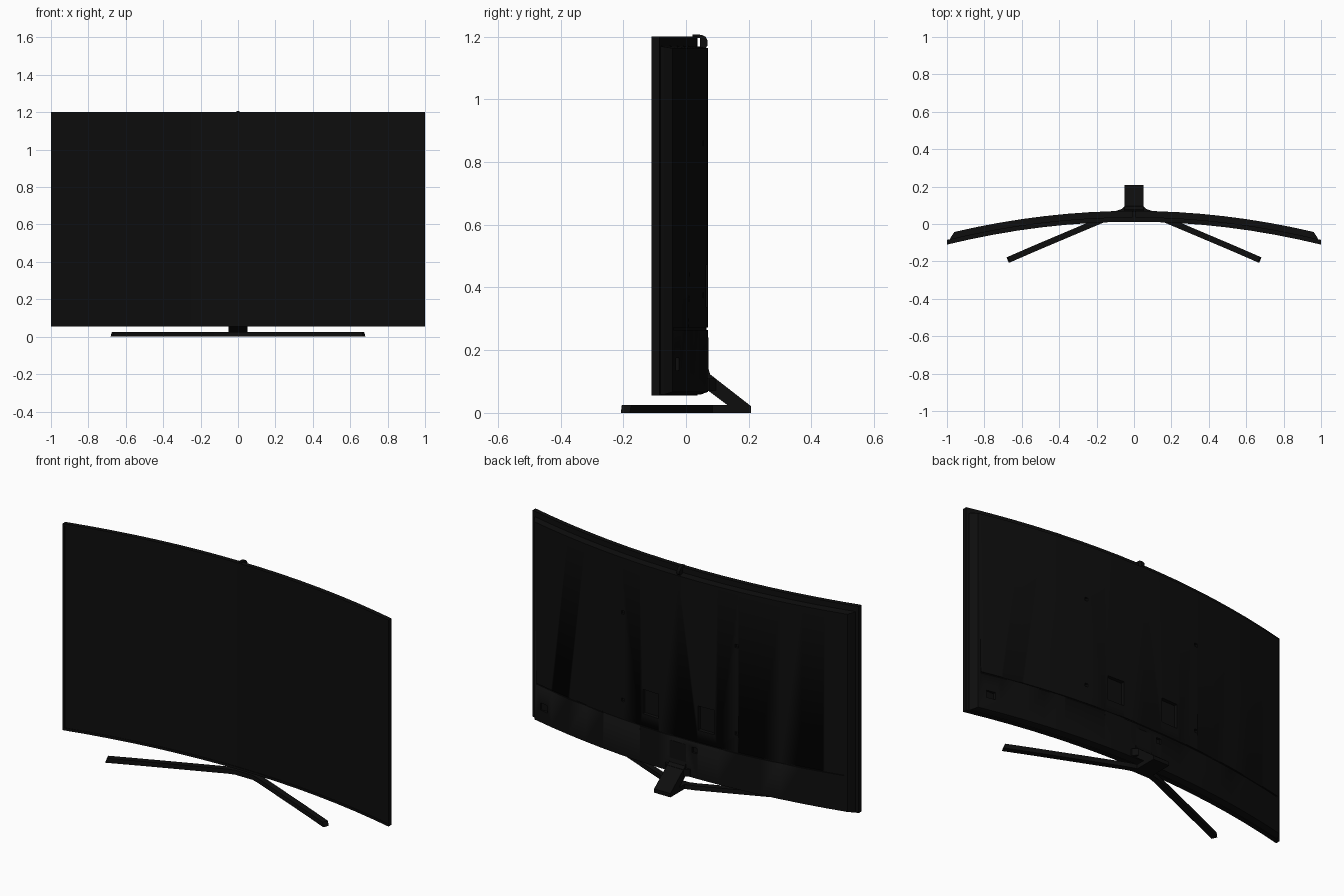
import bpy, bmesh
from mathutils import Vector

if "Cube" in bpy.data.objects:
    bpy.data.objects.remove(bpy.data.objects["Cube"])

SAG = 0.122  # how far the panel edges come forward

black = bpy.data.materials.new("black_plastic")
black.diffuse_color = (0.004, 0.004, 0.004, 1)
black.use_nodes = True
black.node_tree.nodes["Principled BSDF"].inputs["Base Color"].default_value = black.diffuse_color


def finish(name, bm, smooth=False):
    bmesh.ops.recalc_face_normals(bm, faces=bm.faces)
    me = bpy.data.meshes.new(name)
    bm.to_mesh(me)
    bm.free()
    ob = bpy.data.objects.new(name, me)
    bpy.context.collection.objects.link(ob)
    me.materials.append(black)
    if smooth:
        bpy.ops.object.select_all(action='DESELECT')
        bpy.context.view_layer.objects.active = ob
        ob.select_set(True)
        bpy.ops.object.shade_smooth_by_angle(angle=0.5)
    return ob


def loft(bm, rings):
    for a, b in zip(rings, rings[1:]):
        for i in range(len(a)):
            j = (i + 1) % len(a)
            bm.faces.new((a[i], a[j], b[j], b[i]))


def curved_panel(name, sections, n=16):
    """Sections are (half width, bottom, top, y at centre), front to back."""
    bm = bmesh.new()
    rings = []
    for w, z0, z1, y in sections:
        xs = [w * (2 * i / n - 1) for i in range(n + 1)]
        low = [bm.verts.new((x, y - SAG * x * x, z0)) for x in xs]
        high = [bm.verts.new((x, y - SAG * x * x, z1)) for x in xs]
        rings.append(low + high[::-1])
    loft(bm, rings)
    for r in (rings[0], rings[-1]):
        for i in range(n):
            k = 2 * n + 1 - i
            bm.faces.new((r[i], r[i + 1], r[k - 1], r[k]))
    return finish(name, bm, True)


def prism(name, pts, lo, hi, axis):
    """Extrude a yz outline along x (axis 'x') or an xy outline along z."""
    bm = bmesh.new()
    put = (lambda p, t: (t, *p)) if axis == 'x' else (lambda p, t: (*p, t))
    rings = [[bm.verts.new(put(p, t)) for p in pts] for t in (lo, hi)]
    loft(bm, rings)
    for r in rings:
        bm.faces.new(r)
    return finish(name, bm)


# Screen with thin bezel
curved_panel("screen_frame", [(.988, .068, 1.188, .015), (.988, .068, 1.188, .012),
                              (1, .055, 1.2, .012), (1, .055, 1.2, .037)])

# Rear housing
back = curved_panel("rear_housing", [(.985, .058, 1.17, .034), (.98, .058, 1.168, .045),
                                     (.96, .067, 1.163, .07)])

# Cutters: seam, wall-mount pockets, mounting holes, socket recesses
cutters = [curved_panel("seam_cutter", [(.945, .265, .272, .065), (.945, .265, .272, .1)])]


def pocket(name, x, z, w, h, depth):
    y = .07 - SAG * x * x
    pts = [(x - w / 2, y - depth), (x + w / 2, y - depth), (x + w / 2, y + .03), (x - w / 2, y + .03)]
    cutters.append(prism(name, pts, z - h / 2, z + h / 2, 'z'))


for s in (-1, 1):
    pocket("pocket_cutter", s * .17, .405, .1, .135, .02)
    for z in (.375, .86):
        pocket("mount_hole_cutter", s * .35, z, .018, .018, .012)
pocket("socket_cutter", .89, .155, .05, .04, .012)
pocket("port_cutter", -.1, .22, .03, .03, .012)
for c in cutters:
    c.hide_render = True
    c.hide_viewport = True
    m = back.modifiers.new(c.name, 'BOOLEAN')
    m.operation = 'DIFFERENCE'
    m.solver = 'EXACT'
    m.object = c

# Small sensor on the top edge
prism("top_sensor", [(.02, 1.196), (.02, 1.207), (.05, 1.206), (.062, 1.2), (.069, 1.188),
                     (.069, 1.172), (.06, 1.16), (.045, 1.16), (.045, 1.196)], -.009, .009, 'x')

# Folded neck: foot, slanted brace and mounting plate
prism("stand_neck", [(.05, 0), (.208, 0), (.208, .021), (.077, .123), (.071, .143), (.071, .24),
                     (.06, .24), (.06, .068), (.072, .07), (.132, .025), (.05, .025)], -.05, .05, 'x')
prism("neck_gusset", [(-.078, .06), (.078, .06), (.075, .073), (.05, .095), (-.05, .095), (-.075, .073)],
      .072, .11, 'z')

# Spread V-shaped legs swept along a mirrored path
half = [(.668, -.19), (.53, -.13), (.4, -.075), (.27, -.02), (.17, .022), (.1, .052), (.05, .068)]
path = [Vector((-x, y)) for x, y in half] + [Vector((0, .073))] + [Vector(p) for p in half[::-1]]
bm = bmesh.new()
rings = []
last = len(path) - 1
for i, p in enumerate(path):
    t = (path[min(i + 1, last)] - path[max(i - 1, 0)]).normalized()
    side = Vector((-t.y, t.x)) * .016
    toe = t * (-.008 if i == 0 else .008 if i == last else 0)
    corners = [(p + side + toe, 0), (p - side + toe, 0), (p - side, .025), (p + side, .025)]
    rings.append([bm.verts.new((v.x, v.y, z)) for v, z in corners])
loft(bm, rings)
bm.faces.new(rings[0])
bm.faces.new(rings[-1])
finish("stand_legs", bm, True)
